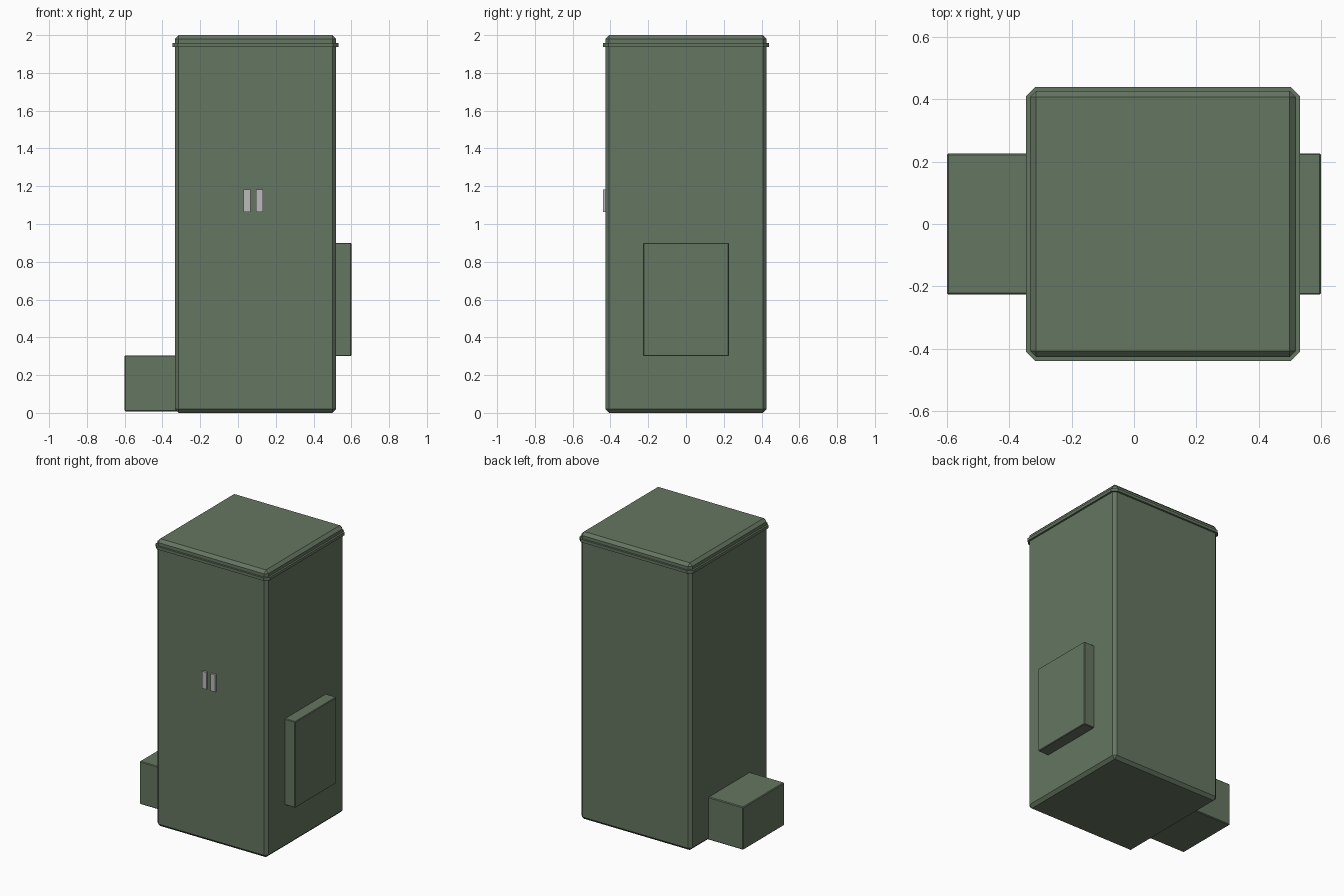
import bpy, bmesh

if "Cube" in bpy.data.objects:
    bpy.data.objects.remove(bpy.data.objects["Cube"])


def material(name, rgb):
    m = bpy.data.materials.new(name)
    m.diffuse_color = (*rgb, 1)
    m.use_nodes = True
    m.node_tree.nodes["Principled BSDF"].inputs["Base Color"].default_value = m.diffuse_color
    return m


green = material("green_paint", (0.13, 0.18, 0.12))
steel = material("handle_metal", (0.5, 0.5, 0.5))


def box(name, lo, hi, bevel=0.0, mat=green, vertical_only=False):
    """Box between two corners with single-segment chamfers."""
    bm = bmesh.new()
    bmesh.ops.create_cube(bm, size=1)
    for v in bm.verts:
        v.co = [(a + b) / 2 + c * (b - a) for a, b, c in zip(lo, hi, v.co)]
    if bevel:
        edges = [e for e in bm.edges if not vertical_only
                 or abs(e.verts[0].co.z - e.verts[1].co.z) > 1e-5]
        bmesh.ops.bevel(bm, geom=edges, offset=bevel, segments=1,
                        profile=0.5, affect='EDGES')
    me = bpy.data.meshes.new(name)
    bm.to_mesh(me)
    bm.free()
    me.materials.append(mat)
    ob = bpy.data.objects.new(name, me)
    bpy.context.collection.objects.link(ob)
    return ob


CX = 0.093  # cabinet centre, offset by the uneven side boxes

# Main cabinet with chamfered edges
box("cabinet_body", (CX - 0.427, -0.427, 0), (CX + 0.427, 0.427, 2), 0.02)

# Thin trim band below the roof, chamfered at the corners
box("roof_trim", (CX - 0.44, -0.44, 1.938), (CX + 0.44, 0.44, 1.958), 0.03,
    vertical_only=True)

# Low plinth box on the left, raised panel on the right
box("side_plinth", (-0.6, -0.227, 0.007), (-0.3, 0.227, 0.305), 0.005)
box("side_panel", (0.5, -0.227, 0.3), (0.6, 0.227, 0.9), 0.004)

# Pair of door handles
for side, x in (("left", 0.047), ("right", 0.114)):
    box("door_handle_" + side, (x - 0.018, -0.44, 1.063),
        (x + 0.018, -0.41, 1.182), mat=steel)
